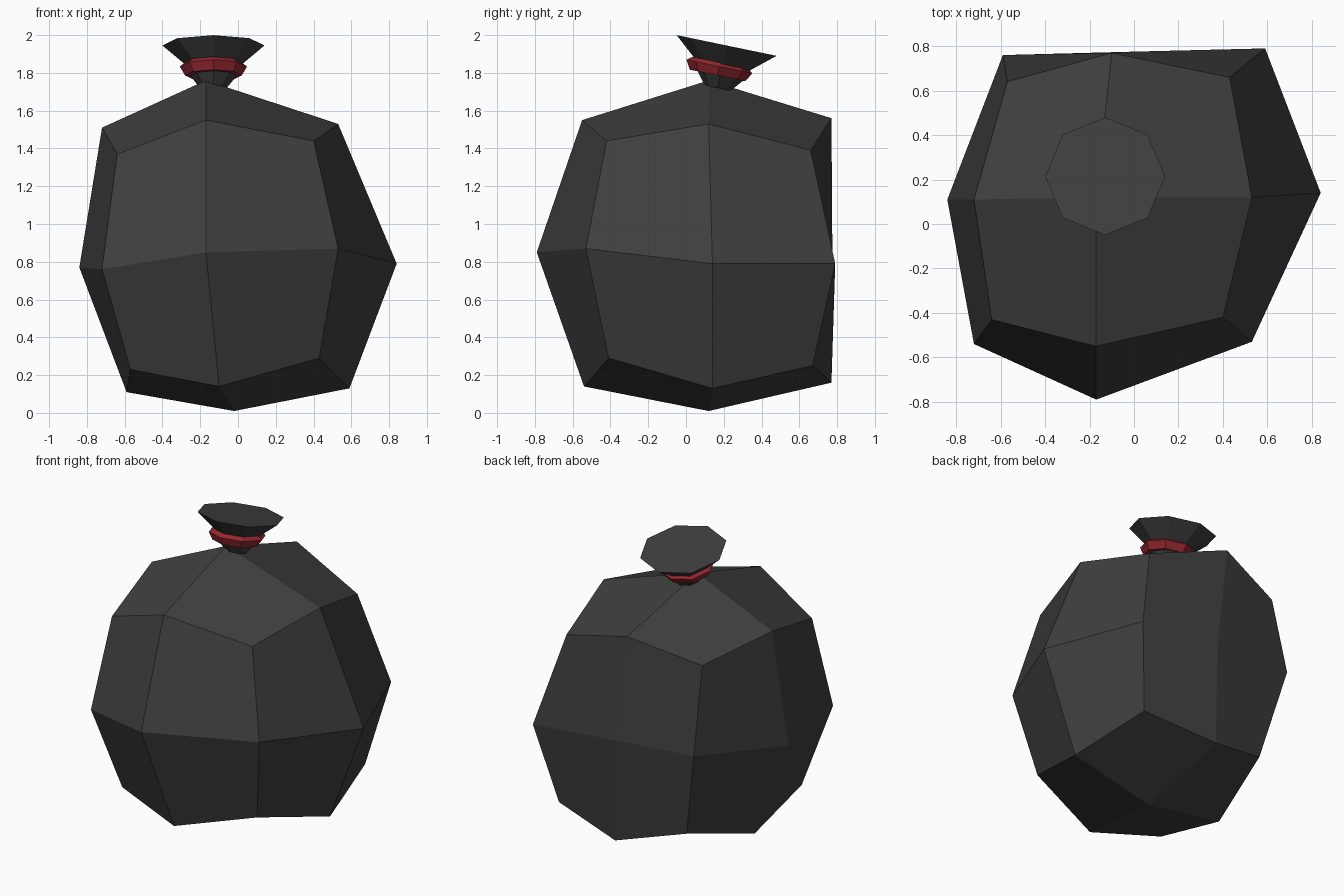
import bpy, bmesh, math
from itertools import product
from mathutils import Vector, Matrix

if "Cube" in bpy.data.objects:
    bpy.data.objects.remove(bpy.data.objects["Cube"])


def paint(obj, name, color):
    mat = bpy.data.materials.get(name) or bpy.data.materials.new(name)
    mat.diffuse_color = (*color, 1)
    mat.use_nodes = True
    mat.node_tree.nodes["Principled BSDF"].inputs["Base Color"].default_value = mat.diffuse_color
    obj.data.materials.append(mat)


def make_object(name, bm, mat_name, color):
    bmesh.ops.recalc_face_normals(bm, faces=bm.faces)
    mesh = bpy.data.meshes.new(name)
    bm.to_mesh(mesh)
    bm.free()
    obj = bpy.data.objects.new(name, mesh)
    bpy.context.collection.objects.link(obj)
    paint(obj, mat_name, color)
    return obj


def lathe(profile, sides, closed):
    """Spin (radius, height) points round z; open profiles get end caps."""
    bm = bmesh.new()
    rings = [[bm.verts.new((r * math.cos(2 * math.pi * i / sides),
                            r * math.sin(2 * math.pi * i / sides), h))
              for i in range(sides)] for r, h in profile]
    pairs = list(zip(rings, rings[1:] + rings[:1]))
    for a, b in pairs if closed else pairs[:-1]:
        for i in range(sides):
            j = (i + 1) % sides
            bm.faces.new((a[i], a[j], b[j], b[i]))
    if not closed:
        bm.faces.new(rings[0])
        bm.faces.new(rings[-1])
    return bm


BLACK, RED = (0.05, 0.05, 0.05), (0.3, 0.02, 0.03)

# Lumpy sack: a cube cut once per edge, each layer read left-right, front to back
layers = [
    # bottom layer
    [(-.57, -.42, .23), (-.10, -.54, .14), (.43, -.41, .29),
     (-.59, .11, .11), (-.02, .12, .01), (.59, .14, .13),
     (-.46, .65, .28), (-.01, .77, .16), (.48, .67, .25)],
    # middle layer
    [(-.72, -.54, .76), (-.17, -.79, .85), (.53, -.53, .87),
     (-.84, .11, .77), None, (.84, .14, .79),
     (-.59, .76, .88), (-.02, .775, .84), (.59, .79, .79)],
    # top layer
    [(-.64, -.43, 1.37), (-.17, -.55, 1.55), (.40, -.42, 1.44),
     (-.72, .11, 1.51), (-.17, .12, 1.76), (.53, .12, 1.53),
     (-.57, .64, 1.44), (-.10, .77, 1.56), (.43, .66, 1.39)],
]
shape = {(x, y, z): layers[z + 1][(y + 1) * 3 + x + 1]
         for x, y, z in product((-1, 0, 1), repeat=3)}
bm = bmesh.new()
bmesh.ops.create_cube(bm, size=2)
bmesh.ops.subdivide_edges(bm, edges=bm.edges[:], cuts=1, use_grid_fill=True)
for v in bm.verts:
    v.co = Vector(shape[tuple(round(c) for c in v.co)])
make_object("sack_body", bm, "black_plastic", BLACK)

# Gathered neck, flaring to a flat top, tipped towards the back
tilt = Matrix.Translation((-.13, .215, 1.945)) @ Matrix.Rotation(math.radians(-11.7), 4, 'X')
neck = make_object("gathered_neck",
                   lathe([(.07, -.23), (.135, -.15), (.135, -.115), (.27, 0)], 8, False),
                   "black_plastic", BLACK)
neck.matrix_world = tilt

# Red tie round the neck
tie = make_object("red_tie",
                  lathe([(.12, -.165), (.15, -.165), (.178, -.117), (.15, -.095), (.12, -.1)], 8, True),
                  "red_tie", RED)
tie.matrix_world = tilt @ Matrix.Translation((0, -.015, 0))
